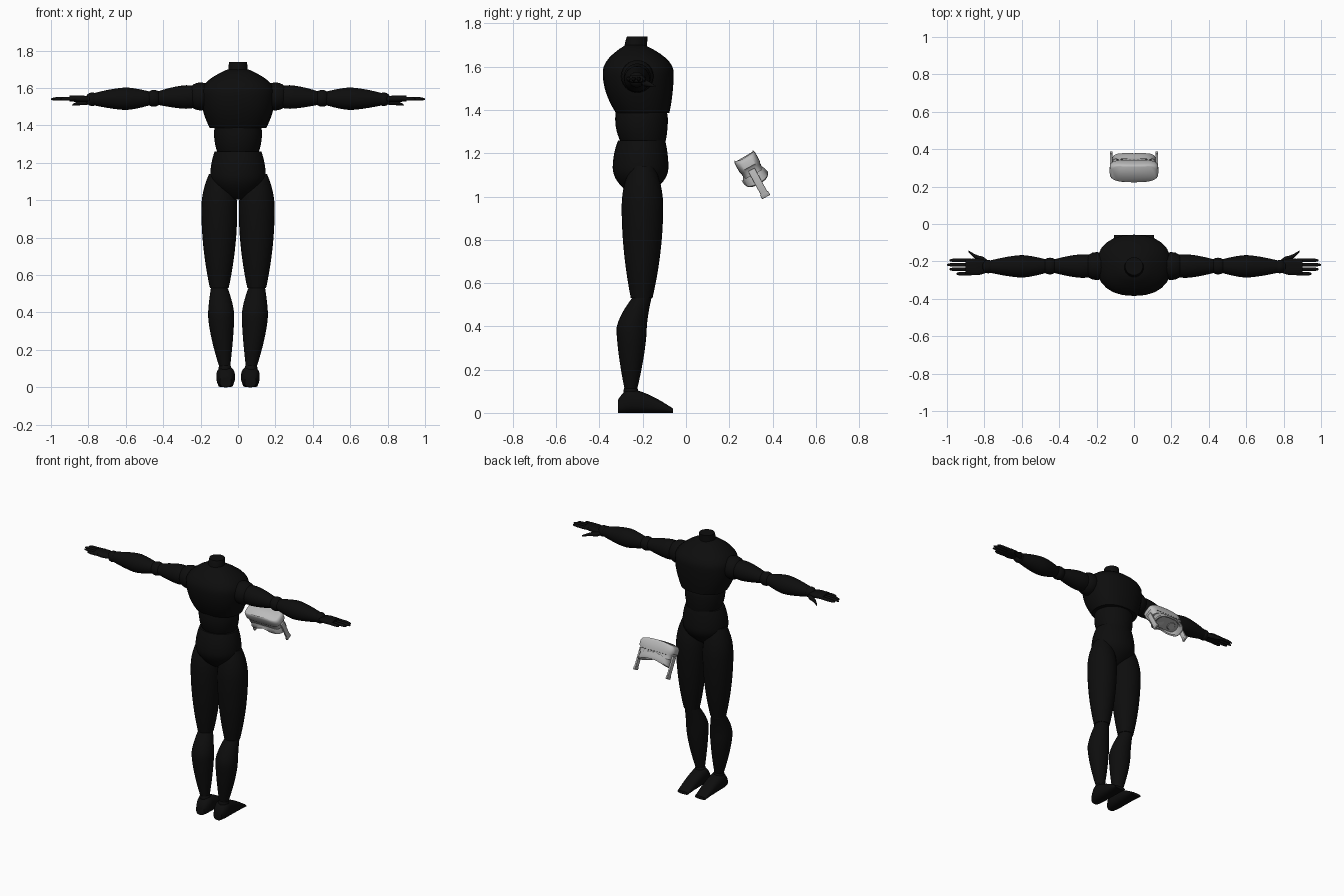
import bpy, bmesh, math
from mathutils import Matrix, Vector

cube = bpy.data.objects.get("Cube")
if cube:
    bpy.data.objects.remove(cube)


def material(name, value):
    mat = bpy.data.materials.new(name)
    mat.use_nodes = True
    color = (value, value, value, 1)
    mat.diffuse_color = color
    mat.node_tree.nodes["Principled BSDF"].inputs["Base Color"].default_value = color
    return mat


BLACK = material("matte black", .004)
GREY = material("light grey", .5)
PADDING = material("padding grey", .4)
DARK = material("slot grey", .15)


def finish(name, bm, mat, mirror):
    bmesh.ops.recalc_face_normals(bm, faces=bm.faces)
    mesh = bpy.data.meshes.new(name)
    bm.to_mesh(mesh)
    bm.free()
    part = bpy.data.objects.new(name, mesh)
    bpy.context.scene.collection.objects.link(part)
    mesh.materials.append(mat)
    if mirror:
        part.modifiers.new("Mirror", 'MIRROR').use_mirror_merge = False
    bpy.ops.object.select_all(action='DESELECT')
    part.select_set(True)
    bpy.context.view_layer.objects.active = part
    bpy.ops.object.shade_smooth_by_angle(angle=math.radians(45))
    return part


def signed_power(value, exponent):
    return math.copysign(abs(value) ** exponent, value)


def skin(name, axis, rings, mat, mirror=False, power=2, sides=24, bend=None):
    """Join superelliptic rings (centre, radii) lying square to an axis."""
    bm = bmesh.new()
    across = [k for k in range(3) if k != axis]
    loops = []
    for centre, radii in rings:
        loop = []
        for i in range(sides):
            turn = math.tau * i / sides
            point = Vector(centre)
            for k, radius, wave in zip(across, radii, (math.cos(turn), math.sin(turn))):
                point[k] += radius * signed_power(wave, 2 / power)
            if bend:
                point[axis] += bend(point)
            loop.append(bm.verts.new(point))
        loops.append(loop)
    for low, high in zip(loops, loops[1:]):
        for i in range(sides):
            bm.faces.new((low[i - 1], low[i], high[i], high[i - 1]))
    bm.faces.new(loops[0])
    bm.faces.new(loops[-1])
    return finish(name, bm, mat, mirror)


def muscle(name, start, end, first, middle, last, peak=.5, flat=1, bow=(0, 0, 0),
           swell=1.5, steps=16, mat=BLACK, mirror=True, power=2):
    """Tapered body between two points that swells to its middle radius at the peak."""
    start, end = Vector(start), Vector(end)
    axis = max(range(3), key=lambda k: abs(end[k] - start[k]))
    first, middle, last = (Vector(r) if isinstance(r, tuple) else Vector((r, r * flat))
                           for r in (first, middle, last))
    belly = start.lerp(end, peak) + Vector(bow)
    rings = []
    for i in range(steps + 1):
        t = i / steps
        before = t < peak
        u = t / peak if before else (1 - t) / (1 - peak)
        ease = 1 - (1 - u) ** swell
        centre = (start if before else end).lerp(belly, ease)
        centre[axis] = start.lerp(end, t)[axis]
        rings.append((centre, (first if before else last).lerp(middle, ease)))
    return skin(name, axis, rings, mat, mirror, power)


def ball(name, centre, radius):
    bm = bmesh.new()
    bmesh.ops.create_uvsphere(bm, u_segments=20, v_segments=12, radius=radius,
                              matrix=Matrix.Translation(centre))
    return finish(name, bm, BLACK, True)


def box(name, centre, size, mat, mirror=False):
    bm = bmesh.new()
    bmesh.ops.create_cube(bm, size=1, matrix=Matrix.Translation(centre) @ Matrix.Diagonal((*size, 1)))
    bmesh.ops.bevel(bm, geom=bm.edges[:], offset=min(size) / 4, segments=2,
                    affect='EDGES', profile=.5)
    return finish(name, bm, mat, mirror)


def slab(name, half_size, layers, mat, power, bend):
    """Rounded plate stacked along y from (depth, scale) layers."""
    rings = [((0, depth, 0), Vector(half_size) * scale) for depth, scale in layers]
    return skin(name, 1, rings, mat, power=power, sides=48, bend=bend)


# Joints of the left limbs
hip, knee, ankle = Vector((.1, -.2, 1.14)), Vector((.1, -.205, .53)), Vector((.07, -.255, .1))
shoulder, elbow = Vector((.2, -.225, 1.555)), Vector((.45, -.225, 1.545))
wrist, knuckles = Vector((.78, -.228, 1.54)), Vector((.9, -.23, 1.545))
for name, joint, radius in (("knee", knee, .045), ("ankle", ankle, .034), ("shoulder", shoulder, .075),
                            ("elbow", elbow, .045), ("wrist", wrist, .036)):
    ball(name, joint, radius)

# Torso
muscle("neck", (0, -.24, 1.64), (0, -.225, 1.74), .06, .052, .048, mirror=False)
muscle("chest", (0, -.2, 1.385), (0, -.235, 1.7), .15, .2, .055,
       peak=.6, flat=.82, swell=2, power=2.3, mirror=False)
muscle("abdomen", (0, -.195, 1.23), (0, -.21, 1.41), .1, .128, .12,
       peak=.7, flat=.95, swell=2, mirror=False)
muscle("pelvis", (0, -.215, 1.005), (0, -.205, 1.26), .04, .148, .125,
       flat=.87, swell=2, mirror=False)

# Legs
muscle("thigh", knee, hip, .05, .096, .055, peak=.7, swell=2)
muscle("shin", ankle, knee, .027, .07, .045, peak=.67, bow=(0, -.03, 0))
muscle("foot", (.066, -.315, .03), (.066, -.06, .01), (.03, .03), (.05, .056), (.04, .01),
       peak=.2, bow=(0, 0, .03), power=2.6)

# Arms
muscle("upper_arm", shoulder, elbow, .055, .063, .03, peak=.3)
muscle("forearm", elbow, wrist, .03, .06, .03, peak=.45)
muscle("palm", wrist, knuckles, .028, .045, .04, flat=.4, power=2.6)
muscle("thumb", (.785, -.205, 1.53), (.885, -.146, 1.51), .012, .015, .005, peak=.3)
for i, name in enumerate(("index", "middle", "ring", "little")):
    base = knuckles + Vector((-.03, .036 - .024 * i, 0))
    tip = Vector((1 - .013 * (i - 1) ** 2, base.y, 1.54))
    muscle(name + "_finger", base, tip, .01, .01, .004, peak=.6, swell=3)


# Goggles, built upright with the front at -y
def front_curve(p):
    return p.x ** 2 if p.y < .04 else 0


def face_curve(p):
    """Padding reaches back at the cheeks and is notched for the nose."""
    if p.y < .103:
        return 0
    notch = math.exp(-(p.x / .035) ** 2) / 45 if p.z < 0 else 0
    return 2 * p.x ** 2 - notch


goggles = [
    slab("goggle_shell", (.13, .054), ((0, .88), (.004, .95), (.014, 1), (.06, 1), (.07, .92), (.1, .9)),
         GREY, 4, front_curve),
    slab("face_padding", (.117, .063), ((.085, .8), (.1, .92), (.118, 1), (.126, .94), (.124, .82), (.105, .75)),
         PADDING, 3, face_curve),
    muscle("eyepiece", (.045, .1, 0), (.045, .116, 0), .03, .03, .025, steps=4, mat=PADDING),
    box("strap_arm", (.122, .145, 0), (.012, .14, .034), GREY, True),
    box("strap_clip", (.122, .208, 0), (.014, .022, .042), PADDING, True),
]
for i in range(9):
    goggles.append(box(f"vent_slot_{i + 1}", ((i - 4) * .022, .075, .049), (.012, .005, .004), DARK))

# Tilt the goggles into place behind the hips
tilt = Matrix.Translation((0, .266, 1.19)) @ Matrix.Rotation(math.radians(-61.5), 4, 'X')
for part in goggles:
    part.data.transform(tilt)
